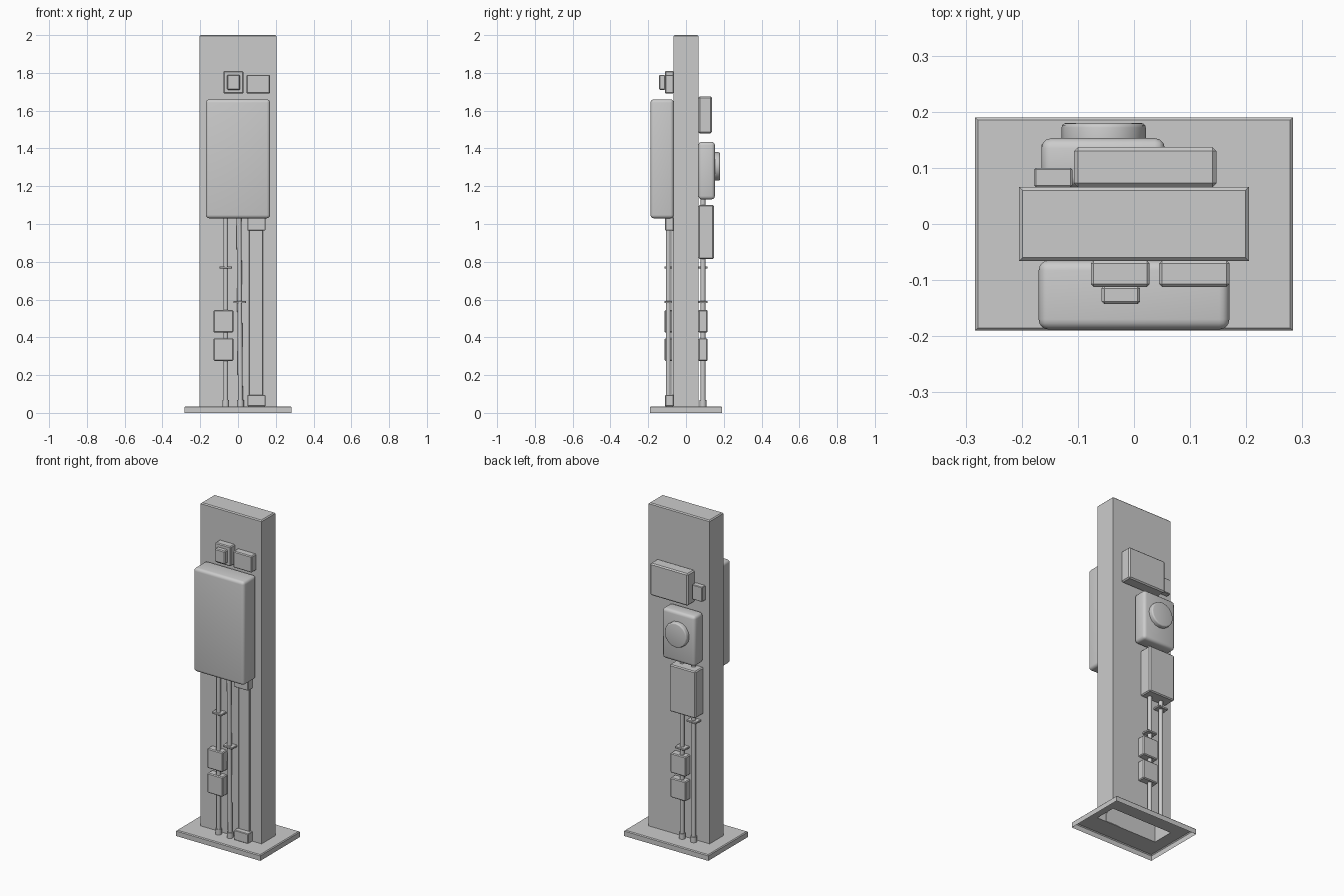
import bpy, bmesh, math
from mathutils import Vector

cube = bpy.data.objects.get("Cube")
if cube:
    bpy.data.objects.remove(cube, do_unlink=True)

grey = bpy.data.materials.new("plain_grey")
grey.use_nodes = True
COLOUR = (0.6, 0.6, 0.6, 1)
grey.diffuse_color = COLOUR
grey.node_tree.nodes["Principled BSDF"].inputs["Base Color"].default_value = COLOUR

WALL_F, WALL_B = -0.065, 0.066   # front and back faces of the post


def finish(bm, name, smooth=False):
    mesh = bpy.data.meshes.new(name)
    bmesh.ops.recalc_face_normals(bm, faces=bm.faces)
    bm.to_mesh(mesh)
    bm.free()
    mesh.materials.append(grey)
    obj = bpy.data.objects.new(name, mesh)
    bpy.context.collection.objects.link(obj)
    if smooth:
        bpy.ops.object.select_all(action="DESELECT")
        obj.select_set(True)
        bpy.context.view_layer.objects.active = obj
        bpy.ops.object.shade_smooth_by_angle(angle=math.radians(40))
    return obj


def shell(name, rings, cap):
    """Rectangular rings (half x, half y, z) joined into an open shell."""
    bm = bmesh.new()
    loops = [[bm.verts.new((sx * hx, sy * hy, z))
              for sx, sy in ((-1, -1), (1, -1), (1, 1), (-1, 1))] for hx, hy, z in rings]
    for a, b in zip(loops, loops[1:]):
        for i in range(4):
            j = (i + 1) % 4
            bm.faces.new((a[i], a[j], b[j], b[i]))
    if cap:
        bm.faces.new(loops[-1])
    return finish(bm, name)


def box(name, x, y, z, bevel=0.005, segments=1):
    bm = bmesh.new()
    bmesh.ops.create_cube(bm, size=1)
    for v in bm.verts:
        v.co = [lo + (c + 0.5) * (hi - lo) for c, (lo, hi) in zip(v.co, (x, y, z))]
    bmesh.ops.bevel(bm, geom=bm.edges[:], offset=bevel, segments=segments,
                    profile=0.5, affect="EDGES")
    return finish(bm, name, segments > 1)


def rod(name, start, end, radius, sides=12, bevel=0):
    start, end = Vector(start), Vector(end)
    axis = end - start
    bm = bmesh.new()
    bmesh.ops.create_cone(bm, cap_ends=True, segments=sides, radius1=radius,
                          radius2=radius, depth=axis.length)
    if bevel:
        rim = [e for e in bm.edges if all(v.co.z > 0 for v in e.verts)]
        bmesh.ops.bevel(bm, geom=rim, offset=bevel, segments=3, profile=0.5, affect="EDGES")
    bm.transform(axis.to_track_quat("Z", "Y").to_matrix().to_4x4())
    bmesh.ops.translate(bm, vec=(start + end) / 2, verts=bm.verts)
    return finish(bm, name, True)


# Hollow plinth and post, both open underneath
shell("plinth", [(0.283, 0.19, 0), (0.283, 0.19, 0.03), (0.278, 0.185, 0.035),
                 (0.205, 0.066, 0.035)], False)
shell("post", [(0.205, 0.066, 0.035), (0.205, 0.066, 1.994), (0.199, 0.06, 2)], True)

# Front: large cabinet, the two upper units and the cable tray
box("front_cabinet", (-0.17, 0.17), (-0.188, WALL_F), (1.03, 1.66), 0.018, 4)
box("sensor_box", (-0.077, 0.028), (-0.112, WALL_F), (1.69, 1.81))
box("sensor_window", (-0.058, 0.011), (-0.143, -0.11), (1.71, 1.79))
box("relay_box", (0.045, 0.17), (-0.112, WALL_F), (1.69, 1.79))
box("cable_tray", (0.058, 0.132), (-0.078, WALL_F), (0.06, 1.0), 0.002)
for name, z in (("tray_foot", (0.035, 0.095)), ("tray_head", (0.965, 1.035))):
    box(name, (0.05, 0.145), (-0.11, WALL_F), z, 0.003)

# Back: control box, switch, housing with dial, lower cabinet
box("control_box", (-0.107, 0.147), (WALL_B, 0.137), (1.48, 1.675), 0.007)
box("switch_box", (-0.178, -0.11), (WALL_B, 0.1), (1.51, 1.6), 0.003)
box("dial_housing", (-0.165, 0.055), (WALL_B, 0.153), (1.13, 1.435), 0.018, 3)
rod("dial", (-0.054, 0.15, 1.305), (-0.054, 0.18, 1.305), 0.075, 16, 0.008)
box("lower_cabinet", (-0.165, 0.01), (WALL_B, 0.147), (0.815, 1.1), 0.006)


def conduit_set(side, box_x, way, pipe_y, top, collar_zs, lean):
    """Two junction boxes and two clamped pipes on one face of the post."""
    wall = WALL_F if side == "front" else WALL_B
    outer = wall + math.copysign(0.048, wall)
    for label, z in (("lower", (0.275, 0.395)), ("upper", (0.425, 0.545))):
        box(f"{side}_{label}_junction", (box_x - 0.052, box_x + 0.052),
            sorted((wall, outer)), z)
    for i, (offset, collar_z) in enumerate(zip((0.012, 0.09), collar_zs), 1):
        x = box_x + way * offset
        top_x = x - way * lean * (i - 1)
        rod(f"{side}_pipe_{i}", (x, pipe_y, 0.035), (top_x, pipe_y, top), 0.013)
        rod(f"{side}_pipe_foot_{i}", (x, pipe_y, 0.035), (x, pipe_y, 0.068), 0.018)
        clamp_x = x + (top_x - x) * collar_z / top
        box(f"{side}_clamp_{i}", (clamp_x - 0.033, clamp_x + 0.033),
            sorted((wall, outer)), (collar_z - 0.006, collar_z + 0.006), 0.002)


conduit_set("front", -0.077, 1, -0.094, 1.04, (0.77, 0.587), 0.008)
conduit_set("back", -0.025, -1, 0.09, 1.14, (0.587, 0.77), 0)
